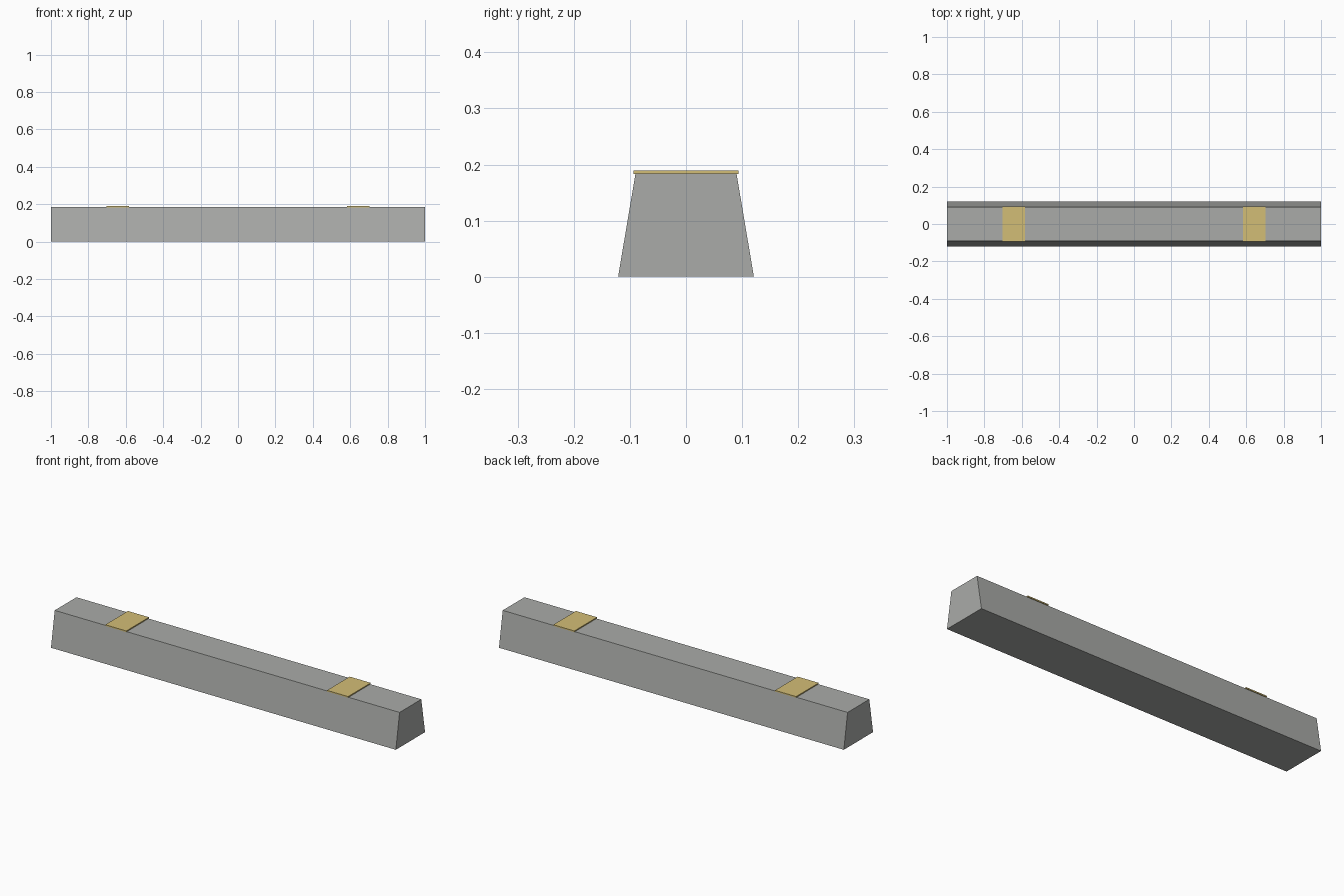
import bpy
import bmesh

if "Cube" in bpy.data.objects:
    bpy.data.objects.remove(bpy.data.objects["Cube"])


def material(name, rgb):
    m = bpy.data.materials.new(name)
    m.diffuse_color = (*rgb, 1.0)
    m.use_nodes = True
    m.node_tree.nodes["Principled BSDF"].inputs["Base Color"].default_value = m.diffuse_color
    return m


def tapered_block(name, x0, x1, z0, z1, half_bottom, half_top, mat):
    """Extrude a symmetric trapezoid section along x."""
    bm = bmesh.new()
    section = [(-half_bottom, z0), (half_bottom, z0), (half_top, z1), (-half_top, z1)]
    end = bm.faces.new([bm.verts.new((x0, y, z)) for y, z in section])
    grown = bmesh.ops.extrude_face_region(bm, geom=[end], use_keep_orig=True)
    verts = [g for g in grown["geom"] if isinstance(g, bmesh.types.BMVert)]
    bmesh.ops.translate(bm, vec=(x1 - x0, 0, 0), verts=verts)
    bmesh.ops.recalc_face_normals(bm, faces=bm.faces)
    mesh = bpy.data.meshes.new(name)
    bm.to_mesh(mesh)
    bm.free()
    mesh.materials.append(mat)
    obj = bpy.data.objects.new(name, mesh)
    bpy.context.collection.objects.link(obj)
    return obj


concrete = material("concrete_grey", (0.40, 0.41, 0.395))
yellow = material("dull_yellow", (0.65, 0.51, 0.18))

# Long beam with sloping sides
tapered_block("beam", -1.0, 1.0, 0.0, 0.184, 0.121, 0.09, concrete)

# Thin pads across the top, one near each end
for side, x in (("left", -0.643), ("right", 0.643)):
    tapered_block(f"{side}_pad", x - 0.061, x + 0.061, 0.183, 0.1895, 0.094, 0.094, yellow)
